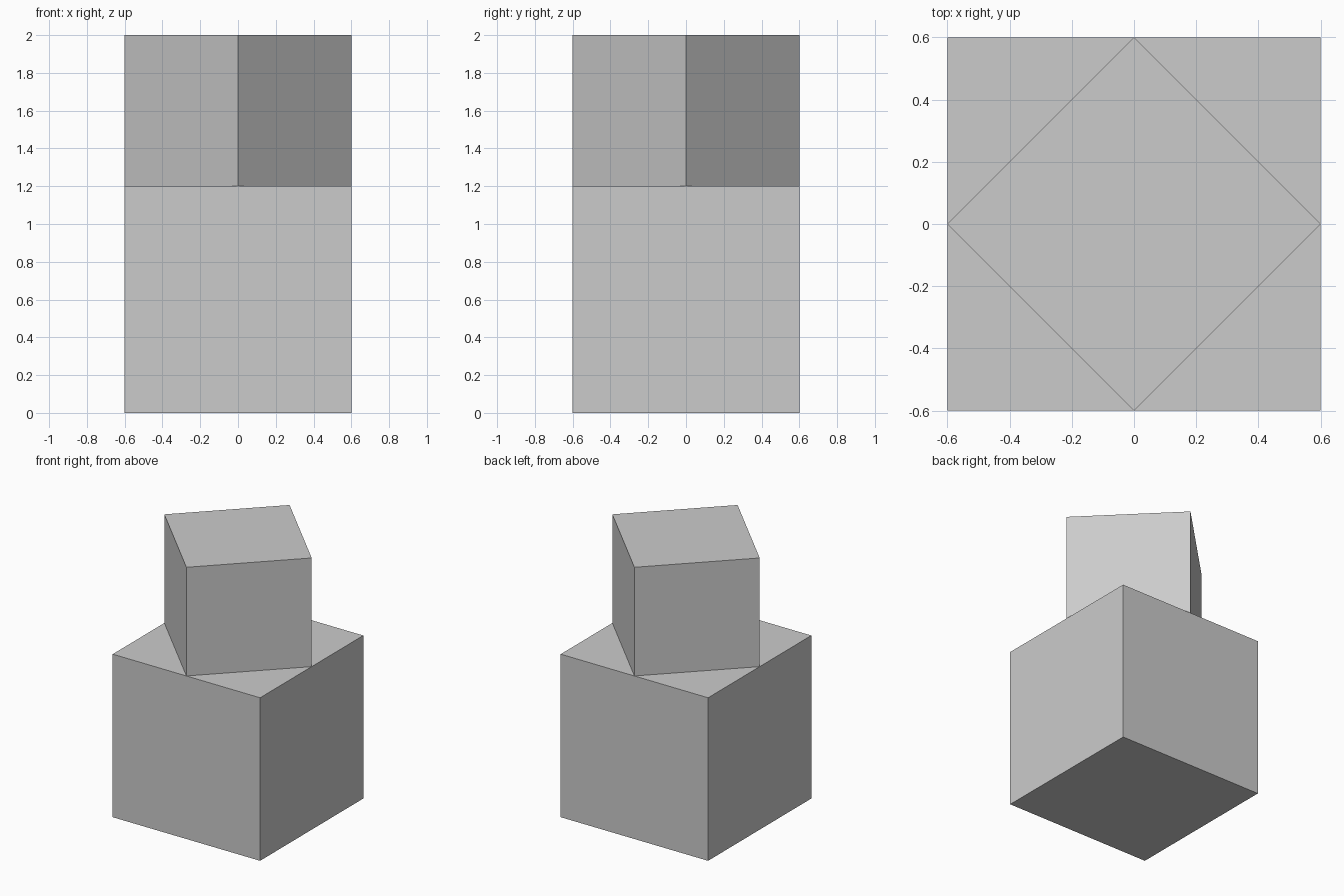
import bpy
from math import radians, sqrt

if "Cube" in bpy.data.objects:
    bpy.data.objects.remove(bpy.data.objects["Cube"])


def block(name, width, height, base_z, turn=0):
    """Square block standing on base_z, turned about the vertical axis."""
    bpy.ops.mesh.primitive_cube_add(size=1, location=(0, 0, base_z + height / 2),
                                    rotation=(0, 0, radians(turn)))
    obj = bpy.context.object
    obj.name = name
    obj.scale = (width, width, height)
    bpy.ops.object.transform_apply(location=False, rotation=False, scale=True)
    return obj


# Large cube at the bottom
block("lower_block", 1.2, 1.2, 0)

# Smaller block turned 45 degrees, corners meeting the lower block's edges
block("upper_block", 0.6 * sqrt(2), 0.8, 1.2, turn=45)
